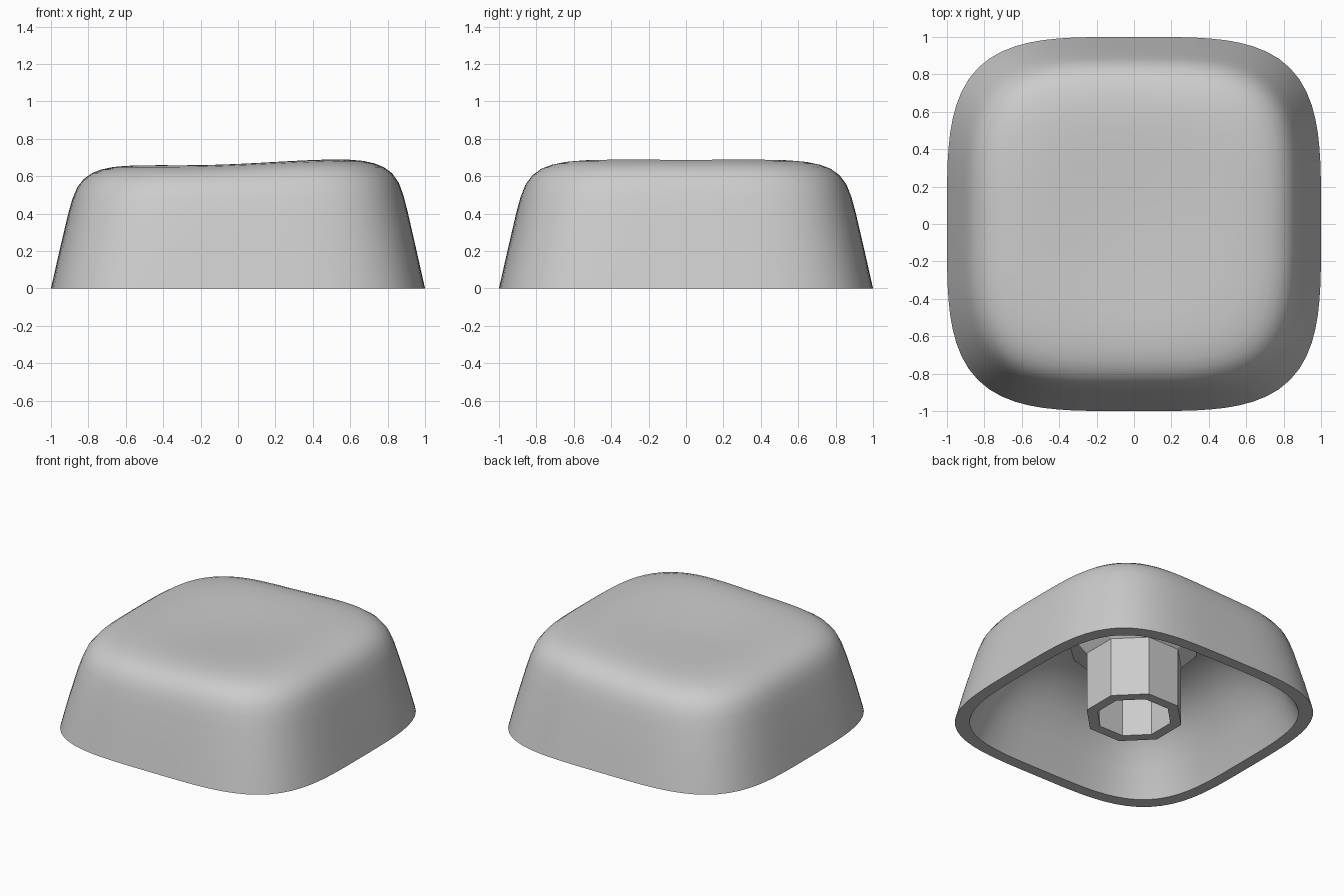
import bpy, bmesh
from math import cos, sin, pi, radians, hypot

cube = bpy.data.objects.get("Cube")
if cube:
    bpy.data.objects.remove(cube)

grey = bpy.data.materials.new("plain grey")
grey.use_nodes = True
grey.diffuse_color = (0.6, 0.6, 0.6, 1)
grey.node_tree.nodes["Principled BSDF"].inputs["Base Color"].default_value = (0.6, 0.6, 0.6, 1)

SEGMENTS = 96


def smooth(a, b, t):
    t = min(max((t - a) / (b - a), 0), 1)
    return t * t * (3 - 2 * t)


def squircle(radius, z):
    """Rounded-square ring, tilted towards +x and dished near the top."""
    power = 3.82 - 0.2 * smooth(0.1, 0.6, z)
    high = smooth(0.3, 0.66, z)
    ring = []
    for i in range(SEGMENTS):
        a = 2 * pi * i / SEGMENTS
        c, s = cos(a), sin(a)
        k = radius / (abs(c) ** power + abs(s) ** power) ** (1 / power)
        x, y = k * c, k * s
        lift = 0.033 * smooth(-0.35, 0.65, x)
        dish = 0.018 * (1 - smooth(0, 0.7, hypot(x, y)))
        ring.append((x, y, z + (lift - dish) * high))
    return ring


def finish(name, bm, angle):
    bmesh.ops.recalc_face_normals(bm, faces=bm.faces)
    mesh = bpy.data.meshes.new(name)
    bm.to_mesh(mesh)
    bm.free()
    mesh.materials.append(grey)
    obj = bpy.data.objects.new(name, mesh)
    bpy.context.collection.objects.link(obj)
    bpy.ops.object.select_all(action="DESELECT")
    obj.select_set(True)
    bpy.context.view_layer.objects.active = obj
    if angle:
        bpy.ops.object.shade_smooth_by_angle(angle=radians(angle))


def loft(name, rings, angle):
    """Skin a list of equal rings and close both ends."""
    bm = bmesh.new()
    loops = [[bm.verts.new(p) for p in ring] for ring in rings]
    n = len(loops[0])
    for lo, hi in zip(loops, loops[1:]):
        for i in range(n):
            j = (i + 1) % n
            bm.faces.new((lo[i], lo[j], hi[j], hi[i]))
    for end in (loops[0], loops[-1]):
        bm.faces.new(end)
    finish(name, bm, angle)


# Cap shell: inner dome, down the inner wall, over the rim, up to the dished top
outer = [(1, 0), (0.955, 0.2), (0.908, 0.4), (0.885, 0.48), (0.86, 0.54), (0.825, 0.585),
         (0.78, 0.617), (0.73, 0.636), (0.67, 0.649), (0.6, 0.656), (0.5, 0.66),
         (0.4, 0.66), (0.3, 0.66), (0.2, 0.66), (0.1, 0.66), (0.02, 0.66)]
inner = [(0.02, 0.56), (0.2, 0.56), (0.34, 0.555), (0.44, 0.54), (0.53, 0.515), (0.61, 0.475),
         (0.68, 0.425), (0.74, 0.36), (0.79, 0.285), (0.84, 0.19), (0.918, 0)]
loft("cap_shell", [squircle(r, z) for r, z in inner + outer], 40)

# Hollow eight-sided stem with a flared root
stem = [(0.2, 0.5), (0.25, 0.5), (0.25, 0), (0.325, 0), (0.325, 0.43), (0.46, 0.57)]
loft("stem", [[(r * cos(a), r * sin(a), z) for a in [pi / 8 + i * pi / 4 for i in range(8)]]
              for r, z in stem], 0)
